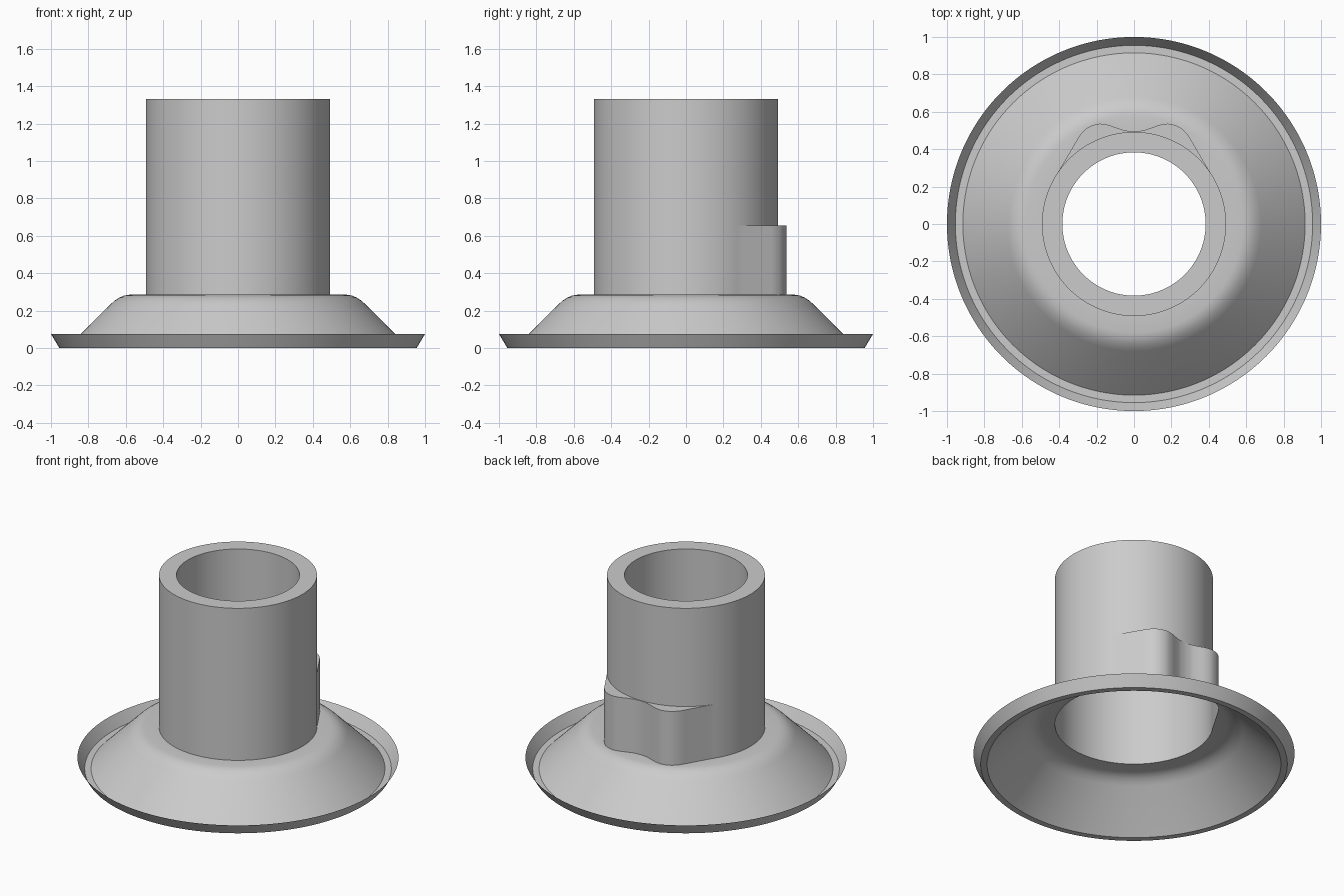
import bpy, bmesh, math
from mathutils import Vector
from mathutils.geometry import intersect_line_line_2d

if "Cube" in bpy.data.objects:
    bpy.data.objects.remove(bpy.data.objects["Cube"])

SEGMENTS = 192
TUBE_R, BORE_R = 0.492, 0.383
SHELF_Z, BUMP_Z, TOP_Z = 0.285, 0.655, 1.33

# One half of the twin-lobed bulge on the back of the tube (mirrored in x)
LOBE = [(-0.01, 0.495), (0.045, 0.499), (0.09, 0.513), (0.135, 0.53), (0.18, 0.537),
        (0.225, 0.528), (0.26, 0.508), (0.29, 0.475), (0.41, 0.27)]

grey = bpy.data.materials.new("plain_grey")
grey.use_nodes = True
colour = (0.6, 0.6, 0.6, 1)
grey.diffuse_color = colour
grey.node_tree.nodes["Principled BSDF"].inputs["Base Color"].default_value = colour


def bulge_radius(angle):
    """Radius of the lower tube wall in the given direction."""
    ray = Vector((abs(math.cos(angle)), math.sin(angle)))
    radius = TUBE_R
    for a, b in zip(LOBE, LOBE[1:]):
        hit = intersect_line_line_2d((0, 0), ray, a, b)
        if hit:
            radius = max(radius, hit.length)
    return radius


def loft(name, rings):
    """Skin a list of (radius, z) rings; radius None follows the bulge."""
    bm = bmesh.new()
    loops = []
    for radius, z in rings:
        loop = []
        for i in range(SEGMENTS):
            a = math.tau * i / SEGMENTS
            r = bulge_radius(a) if radius is None else radius
            loop.append(bm.verts.new((r * math.cos(a), r * math.sin(a), z)))
        loops.append(loop)
    for low, high in zip(loops, loops[1:]):
        for i in range(SEGMENTS):
            j = (i + 1) % SEGMENTS
            bm.faces.new((low[i], low[j], high[j], high[i]))
    # Collapse the step where the bulge merges into the round wall
    bmesh.ops.remove_doubles(bm, verts=bm.verts, dist=1e-5)
    mesh = bpy.data.meshes.new(name)
    bm.to_mesh(mesh)
    bm.free()
    mesh.materials.append(grey)
    obj = bpy.data.objects.new(name, mesh)
    bpy.context.collection.objects.link(obj)
    bpy.ops.object.select_all(action='DESELECT')
    obj.select_set(True)
    bpy.context.view_layer.objects.active = obj
    bpy.ops.object.shade_smooth_by_angle(angle=math.radians(25))
    return obj


# Flange: flared lip, flat gutter, cone, rounded shoulder, shelf
loft("flange", [(1, 0.075), (0.955, 0), (0.915, 0), (0.68, 0.235), (0.66, 0.253),
                (0.635, 0.269), (0.61, 0.28), (0.58, SHELF_Z), (None, SHELF_Z)])

# Tube: bulged lower wall, bulge top, round wall, top ring, bore
loft("tube", [(None, SHELF_Z), (None, BUMP_Z), (TUBE_R, BUMP_Z), (TUBE_R, TOP_Z),
              (BORE_R, TOP_Z), (BORE_R, 0.9)])
